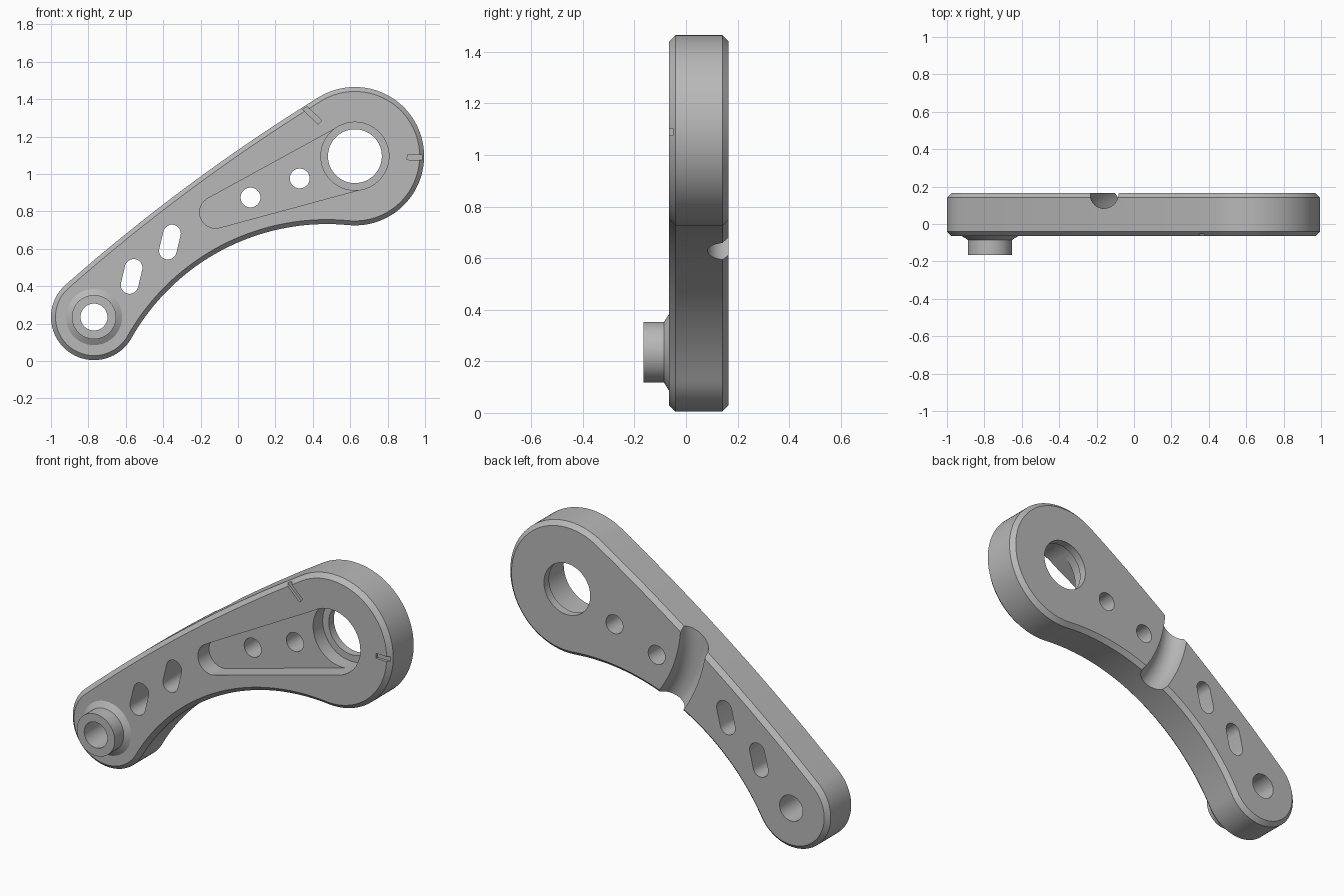
import bpy, bmesh
from math import pi, sin, cos, acos, atan2, sqrt, radians

cube = bpy.data.objects.get("Cube")
if cube:
    bpy.data.objects.remove(cube, do_unlink=True)

grey = bpy.data.materials.new("light_grey_metal")
grey.use_nodes = True
grey.diffuse_color = (0.48, 0.48, 0.48, 1)
grey.node_tree.nodes["Principled BSDF"].inputs["Base Color"].default_value = (0.48, 0.48, 0.48, 1)

# Main layout in the x-z plane
SMALL, SMALL_R = (-0.77, 0.235), 0.23
BIG, BIG_R = (0.625, 1.095), 0.37
FRONT, BACK = -0.065, 0.165
BEVEL = 0.024


def arc(c, r, a0, a1, n):
    return [(c[0] + r * cos(a0 + (a1 - a0) * i / n), c[1] + r * sin(a0 + (a1 - a0) * i / n))
            for i in range(n + 1)]


def circle(c, r, n=64):
    return arc(c, r, 0, 2 * pi, n)[:-1]


def angle(a, b):
    return atan2(b[1] - a[1], b[0] - a[0])


def capsule(c1, r1, c2, r2):
    """Outline wrapped around two circles."""
    phi = angle(c1, c2)
    d = acos((r1 - r2) / sqrt((c2[0] - c1[0]) ** 2 + (c2[1] - c1[1]) ** 2))
    return arc(c1, r1, phi + d, phi + 2 * pi - d, 20) + arc(c2, r2, phi - d, phi + d, 32)


def meet(ra, rb):
    """Point at distance ra from SMALL and rb from BIG, on the lower side."""
    dx, dz = BIG[0] - SMALL[0], BIG[1] - SMALL[1]
    d = sqrt(dx * dx + dz * dz)
    a = (ra * ra - rb * rb + d * d) / (2 * d)
    h = sqrt(ra * ra - a * a)
    return SMALL[0] + (a * dx + h * dz) / d, SMALL[1] + (a * dz - h * dx) / d


def loft(name, rings, ring_closed=False):
    """Join rings of (x, z) points, each at its own y."""
    bm = bmesh.new()
    loops = [[bm.verts.new((x, y, z)) for x, z in pts] for y, pts in rings]
    n = len(loops[0])
    pairs = list(zip(loops, loops[1:]))
    if ring_closed:
        pairs.append((loops[-1], loops[0]))
    else:
        bm.faces.new(loops[0])
        bm.faces.new(loops[-1])
    for a, b in pairs:
        for i in range(n):
            j = (i + 1) % n
            bm.faces.new((a[i], a[j], b[j], b[i]))
    bmesh.ops.recalc_face_normals(bm, faces=bm.faces)
    mesh = bpy.data.meshes.new(name)
    bm.to_mesh(mesh)
    bm.free()
    mesh.materials.append(grey)
    ob = bpy.data.objects.new(name, mesh)
    bpy.context.collection.objects.link(ob)
    return ob


def combine(target, tool, operation="DIFFERENCE"):
    tool.hide_render = True
    mod = target.modifiers.new(tool.name, "BOOLEAN")
    mod.operation, mod.solver, mod.object = operation, "EXACT", tool
    bpy.context.view_layer.objects.active = target
    bpy.ops.object.modifier_apply(modifier=mod.name)
    bpy.data.objects.remove(tool, do_unlink=True)


# Arm outline: two round ends, a gently bowed top and a hollow underside
HOLLOW_R, BOW_R = 1.2, 10.0
hollow = meet(HOLLOW_R + SMALL_R, HOLLOW_R + BIG_R)
bow = meet(BOW_R - SMALL_R, BOW_R - BIG_R)


def outline(inset):
    pts = arc(SMALL, SMALL_R - inset, angle(SMALL, hollow), angle(bow, SMALL) - 2 * pi, 48)
    pts += arc(bow, BOW_R - inset, angle(bow, SMALL), angle(bow, BIG), 16)[1:-1]
    pts += arc(BIG, BIG_R - inset, angle(bow, BIG), angle(BIG, hollow), 64)
    pts += arc(hollow, HOLLOW_R + inset, angle(hollow, BIG), angle(hollow, SMALL), 40)[1:-1]
    return pts


arm = loft("lever_arm", [(FRONT, outline(BEVEL)), (FRONT + BEVEL, outline(0)),
                         (BACK - BEVEL, outline(0)), (BACK, outline(BEVEL))])

# Raised boss with a flared foot on the small end
boss_profile = [(0.182, -0.045), (0.118, -0.085), (0.118, -0.165)]
combine(arm, loft("boss", [(y, circle(SMALL, r)) for r, y in boss_profile]), "UNION")


def cut(name, pts, y0=-0.3, y1=0.3):
    combine(arm, loft(name, [(y0, pts), (y1, pts)]))


# Stepped bore and tapering front pocket
cut("counterbore", circle(BIG, 0.182), y1=0.12)
cut("bore", circle(BIG, 0.144))
cut("pocket", capsule((-0.12, 0.795), 0.085, BIG, 0.18), y1=0.035)

# Through holes and slots
cut("boss_hole", circle(SMALL, 0.072))
for centre in ((0.067, 0.874), (0.33, 0.976)):
    cut("round_hole", circle(centre, 0.053, 40))
for x, z in ((-0.364, 0.636), (-0.569, 0.452)):
    cut("slot", capsule((x - 0.011, z - 0.046), 0.047, (x + 0.011, z + 0.046), 0.047))

# Shallow index marks pointing at the bore
for deg, inner in ((-1, 0.28), (136, 0.26)):
    a = radians(deg)
    bar = [(inner, -0.014), (0.42, -0.014), (0.42, 0.014), (inner, 0.014)]
    cut("index_mark", [(BIG[0] + u * cos(a) - v * sin(a), BIG[1] + u * sin(a) + v * cos(a))
                       for u, v in bar], y1=-0.05)

# Round-bottomed groove across the back, concentric with the bore
section = circle((0.79, BACK), 0.082, 28)
combine(arm, loft("back_groove", [(y, circle(BIG, r, 160)) for r, y in section], True))

bpy.ops.object.select_all(action="DESELECT")
arm.select_set(True)
bpy.context.view_layer.objects.active = arm
bpy.ops.object.shade_smooth_by_angle(angle=radians(25))
